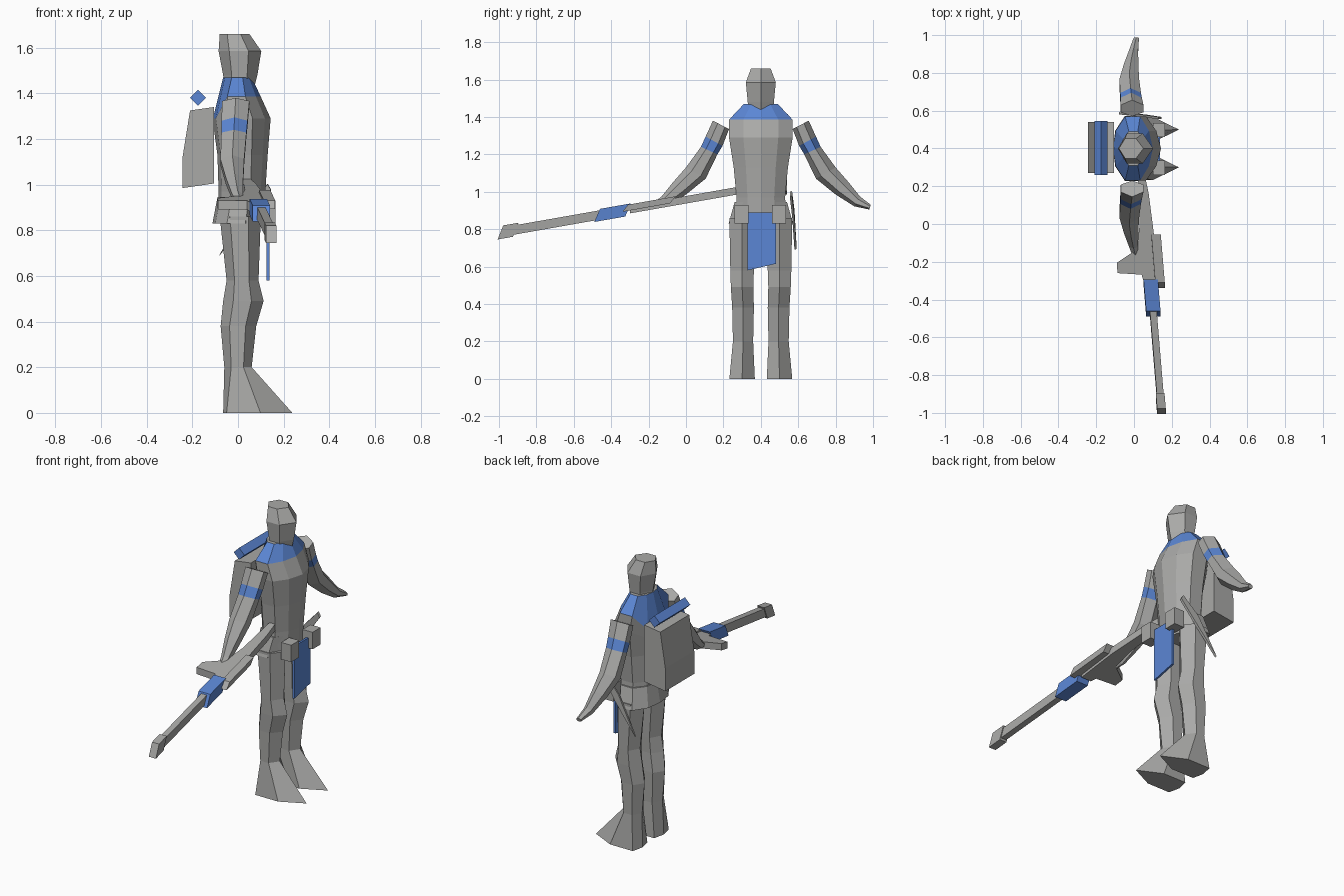
import bpy, bmesh, math
from mathutils import Vector

if "Cube" in bpy.data.objects:
    bpy.data.objects.remove(bpy.data.objects["Cube"])

CY = 0.40  # the figure's mirror plane; it faces +x


def material(name, rgb):
    m = bpy.data.materials.new(name)
    m.diffuse_color = (*rgb, 1)
    m.use_nodes = True
    m.node_tree.nodes["Principled BSDF"].inputs["Base Color"].default_value = m.diffuse_color
    return m


GRAY = material("plain_gray", (0.40, 0.40, 0.39))
BLUE = material("cloth_blue", (0.105, 0.24, 0.66))


def finish(name, bm, mats):
    bmesh.ops.recalc_face_normals(bm, faces=bm.faces)
    me = bpy.data.meshes.new(name)
    bm.to_mesh(me)
    bm.free()
    for m in mats:
        me.materials.append(m)
    ob = bpy.data.objects.new(name, me)
    bpy.context.collection.objects.link(ob)
    return ob


def loft(name, rings, mats=(GRAY,), blue_bands=()):
    """Skin closed rings with equal point counts and cap both ends."""
    bm = bmesh.new()
    vs = [[bm.verts.new(p) for p in r] for r in rings]
    n = len(rings[0])
    for i in range(len(vs) - 1):
        for j in range(n):
            k = (j + 1) % n
            f = bm.faces.new((vs[i][j], vs[i][k], vs[i + 1][k], vs[i + 1][j]))
            f.material_index = 1 if i in blue_bands else 0
    bm.faces.new(vs[0])
    bm.faces.new(vs[-1])
    return finish(name, bm, mats)


def prism(name, pts, offset, mat=GRAY):
    """Extrude a flat outline along an offset vector."""
    off = Vector(offset)
    return loft(name, [pts, [Vector(p) + off for p in pts]], (mat,))


def box(name, lo, hi, mat=GRAY):
    (a, b, c), (d, e, f) = lo, hi
    return prism(name, [(a, b, c), (d, b, c), (d, e, c), (a, e, c)], (0, 0, f - c), mat)


def hexring(back, front, half, z, cy, sb=0.25, sf=0.7):
    """Six-sided ring with points at front and back."""
    d = front - back
    xb, xf = back + sb * d, back + sf * d
    return [(front, cy, z), (xf, cy + half, z), (xb, cy + half, z),
            (back, cy, z), (xb, cy - half, z), (xf, cy - half, z)]


def bodyring(back, front, half, zb, zs, zf):
    """Ten-sided torso ring whose height may differ at back, side and front."""
    d = front - back
    right = [(front, 0, zf), (front - .1 * d, .55 * half, zf), (back + .68 * d, half, zs),
             (back + .3 * d, half, zs), (back + .06 * d, .55 * half, zb), (back, 0, zb)]
    left = [(x, -y, z) for x, y, z in right[-2:0:-1]]
    return [(x, CY + y, z) for x, y, z in right + left]


# head
loft("head", [hexring(-.06, .07, .065, 1.42, CY), hexring(-.065, .085, .07, 1.48, CY),
              hexring(-.085, .102, .08, 1.585, CY), hexring(-.08, .05, .052, 1.66, CY)])

# torso with coloured collar
loft("torso", [bodyring(-.085, .115, .135, .86, .86, .86),
               bodyring(-.085, .12, .13, .97, .97, .97),
               bodyring(-.09, .13, .145, 1.13, 1.13, 1.13),
               bodyring(-.105, .143, .17, 1.24, 1.29, 1.29),
               bodyring(-.11, .10, .17, 1.29, 1.385, 1.385),
               bodyring(-.065, .06, .09, 1.47, 1.47, 1.47)], (GRAY, BLUE), (4,))

# flared jacket hem
loft("jacket_hem", [bodyring(-.09, .115, .14, .945, .945, .945),
                    bodyring(-.112, .10, .172, .83, .83, .83)])

# legs with pointed shoes, and arms with bands
LEG = [(-.08, .10, .068, .86, .30), (-.05, .09, .063, .58, .30), (-.065, .112, .06, .49, .30),
       (-.076, .08, .058, .38, .305), (-.06, .06, .054, .20, .305)]
# inner y, z, outer y, z, centre x, half depth
ARM = [(.57, 1.335, .656, 1.38, -.01, .06), (.605, 1.245, .695, 1.295, -.015, .057),
       (.632, 1.20, .72, 1.24, -.018, .055), (.695, 1.07, .80, 1.13, -.025, .052),
       (.80, .985, .87, 1.05, -.015, .038), (.90, .922, .93, .975, -.002, .024),
       (.98, .905, .988, .93, .012, .014)]


def armring(side, yi, zi, yo, zo, x, h):
    out = []
    for dx, t in ((0, 1), (h, .7), (h, .25), (0, 0), (-h, .25), (-h, .7)):
        out.append((x + dx, CY + side * (yi + (yo - yi) * t - CY), zi + (zo - zi) * t))
    return out


for side, tag in ((-1, "right"), (1, "left")):
    rings = [hexring(b, f, w, z, CY + side * (CY - cy)) for b, f, w, z, cy in LEG]
    rings.append(hexring(-.065, .238, .068, 0, CY + side * .1, .05, .54))
    loft(tag + "_leg", rings)
    loft(tag + "_arm", [armring(side, *a) for a in ARM], (GRAY, BLUE), (1,))

# belt pouches and front cloth
for y, tag in ((.26, "right"), (.46, "left")):
    box(tag + "_pouch", (.10, y, .83), (.165, y + .075, .93))
prism("front_cloth", [(.125, .33, .89), (.125, .48, .89), (.125, .48, .615), (.125, .33, .58)],
      (.012, 0, 0), BLUE)

# knife on the hip
prism("hip_knife", [(.13, .555, 1.0), (.145, .555, .975), (.06, .568, .86),
                    (-.08, .58, .69), (.035, .568, .90)], (0, .012, .004))

# backpack and rolled blanket
prism("backpack", [(-.105, .27, 1.34), (-.21, .27, 1.325), (-.243, .27, 1.12),
                   (-.243, .27, .985), (-.105, .27, 1.005)], (0, .27, 0))
prism("bedroll", [(-.175 + .035 * math.cos(a), .26, 1.38 + .035 * math.sin(a))
                  for a in (0, math.pi / 2, math.pi, 1.5 * math.pi)], (0, .285, 0), BLUE)


# rifle, aligned to a sloping line
def axis(y):
    return .063 - .083 * y, .957 + .176 * y


def gun_bar(name, y0, y1, w, h, mat=GRAY, dx=0, dz=0):
    rings = []
    for y in (y0, y1):
        x, z = axis(y)
        rings.append([(x + dx + a * w / 2, y + b * .015, z + dz + b * h / 2)
                      for a, b in ((-1, -1), (1, -1), (1, 1), (-1, 1))])
    loft(name, rings, (mat,))


gun_bar("rifle_barrel", -.47, -.93, .036, .055)
gun_bar("rifle_muzzle", -.91, -.992, .046, .075)
gun_bar("rifle_sleeve", -.31, -.475, .076, .07, BLUE)
gun_bar("rifle_side_grip", -.07, -.325, .05, .038, dx=.048, dz=.012)
# stock and hand grip share one flat outline
outline = [(.055, .27), (.078, .16), (.105, -.05), (.115, -.30), (.05, -.30), (.04, -.268),
           (-.088, -.26), (-.09, -.205), (.015, -.135), (.03, .0), (.02, .27)]
prism("rifle_stock", [(x, y, axis(y)[1] - .02) for x, y in outline], (0, 0, .04))
